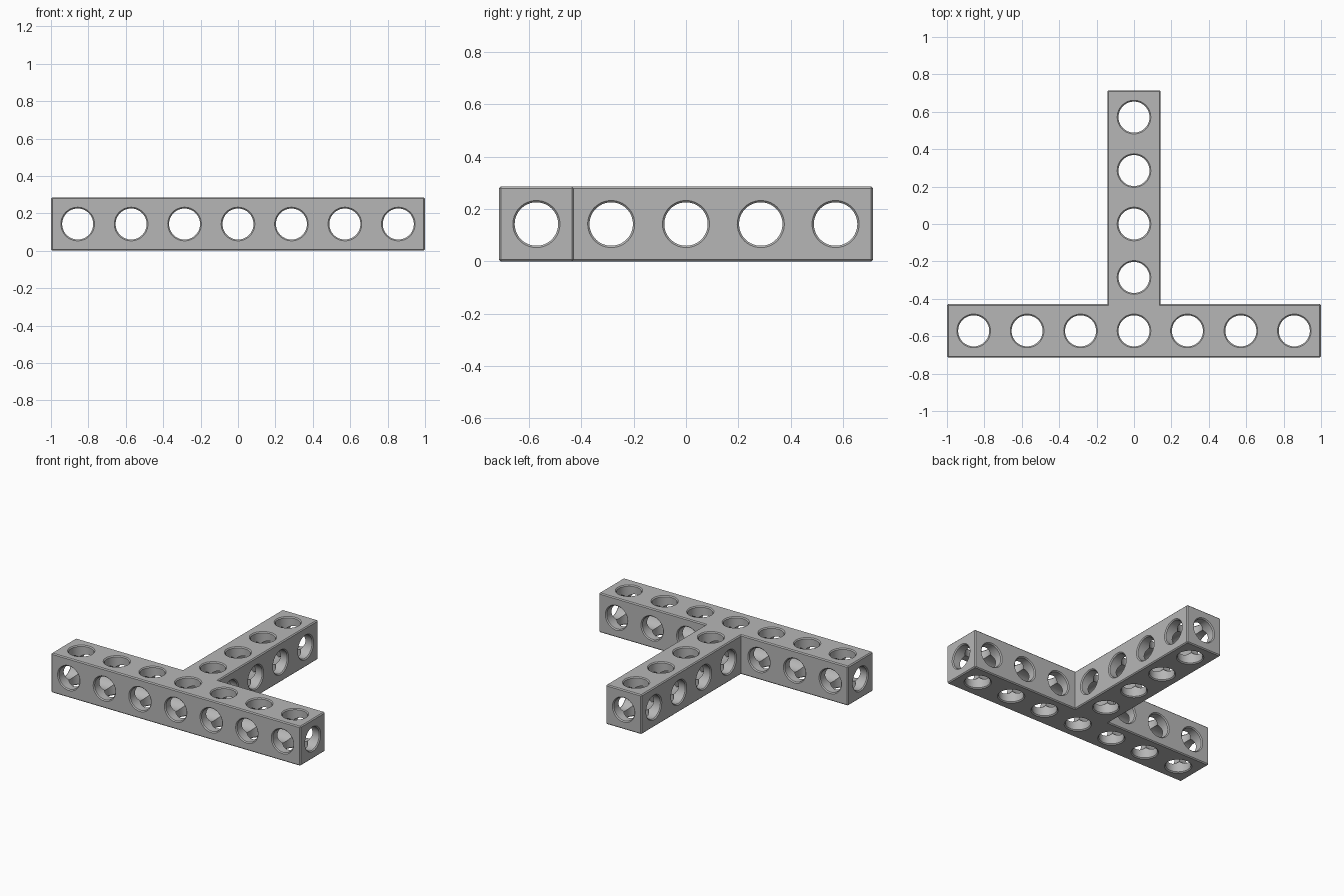
import bpy, bmesh, math
from mathutils import Matrix, Vector

cube = bpy.data.objects.get("Cube")
if cube:
    bpy.data.objects.remove(cube, do_unlink=True)

P = 2 / 7            # hole pitch, equal to the beam width
H = P / 2
BAR_Y = -2 * P       # centre line of the cross bar
BACK = 2.5 * P       # far end of the stem
BORE = 0.083
CHAMFER = 0.007
SIDES = 48

grey = bpy.data.materials.new("light grey")
grey.use_nodes = True
colour = (0.47, 0.47, 0.47, 1)
grey.diffuse_color = colour
bsdf = next(n for n in grey.node_tree.nodes if n.type == 'BSDF_PRINCIPLED')
bsdf.inputs["Base Color"].default_value = colour


def make_object(name, bm):
    bmesh.ops.recalc_face_normals(bm, faces=bm.faces)
    mesh = bpy.data.meshes.new(name)
    bm.to_mesh(mesh)
    bm.free()
    mesh.materials.append(grey)
    ob = bpy.data.objects.new(name, mesh)
    bpy.context.collection.objects.link(ob)
    return ob


# T-shaped body with chamfered outer edges
bm = bmesh.new()
half = [(1, -BACK), (1, BAR_Y + H), (H, BAR_Y + H), (H, BACK)]
outline = half + [(-x, y) for x, y in reversed(half)]
base = bm.faces.new([bm.verts.new((x, y, 0)) for x, y in outline])
grown = bmesh.ops.extrude_face_region(bm, geom=[base])["geom"]
top_verts = [g for g in grown if isinstance(g, bmesh.types.BMVert)]
bmesh.ops.translate(bm, verts=top_verts, vec=(0, 0, P))
bmesh.ops.recalc_face_normals(bm, faces=bm.faces)
convex = [e for e in bm.edges if e.calc_face_angle_signed() > 0.1]
bmesh.ops.bevel(bm, geom=convex, offset=CHAMFER, segments=1,
                profile=0.5, affect='EDGES')
beam = make_object("tee_beam", bm)


def add_bore(bm, centre, axis, reach, phase):
    """Round cutter with flared ends that chamfer the hole's rims."""
    over = 0.01
    profile = [(-reach - over, BORE + CHAMFER + over), (-reach + CHAMFER, BORE),
               (reach - CHAMFER, BORE), (reach + over, BORE + CHAMFER + over)]
    turn = Vector((0, 0, 1)).rotation_difference(Vector(axis)).to_matrix()
    place = Matrix.Translation(centre) @ turn.to_4x4()
    rings = []
    for z, r in profile:
        angles = [math.tau * i / SIDES + phase for i in range(SIDES)]
        rings.append([bm.verts.new(place @ Vector((r * math.cos(a), r * math.sin(a), z)))
                      for a in angles])
    for low, high in zip(rings, rings[1:]):
        for i in range(SIDES):
            j = (i + 1) % SIDES
            bm.faces.new((low[i], low[j], high[j], high[i]))
    bm.faces.new(rings[0][::-1])
    bm.faces.new(rings[-1])


# Holes along each axis, including the long bores through bar and stem
bar = [(i * P, BAR_Y, H) for i in range(-3, 4)]
stem = [(0, i * P, H) for i in range(-1, 3)]
bores = {
    (0, 0, 1): [(c, H) for c in bar + stem],
    (0, 1, 0): [(c, H) for c in bar if abs(c[0]) > H] + [((0, 0, H), BACK)],
    (1, 0, 0): [(c, H) for c in stem] + [((0, BAR_Y, H), 1)],
}

bpy.context.view_layer.objects.active = beam
for step, (axis, holes) in enumerate(bores.items()):
    bm = bmesh.new()
    for centre, reach in holes:
        add_bore(bm, centre, axis, reach, 0.017 * step)
    cutter = make_object("bore_cutter", bm)
    cutter.hide_render = True
    mod = beam.modifiers.new("bores", 'BOOLEAN')
    mod.operation = 'DIFFERENCE'
    mod.solver = 'EXACT'
    mod.object = cutter
    bpy.ops.object.modifier_apply(modifier=mod.name)
    bpy.data.objects.remove(cutter, do_unlink=True)

# One colour, smooth bores and crisp edges
beam.data.materials.clear()
beam.data.materials.append(grey)
for face in beam.data.polygons:
    face.material_index = 0
bpy.ops.object.select_all(action='DESELECT')
beam.select_set(True)
bpy.ops.object.shade_smooth_by_angle(angle=math.radians(30))
